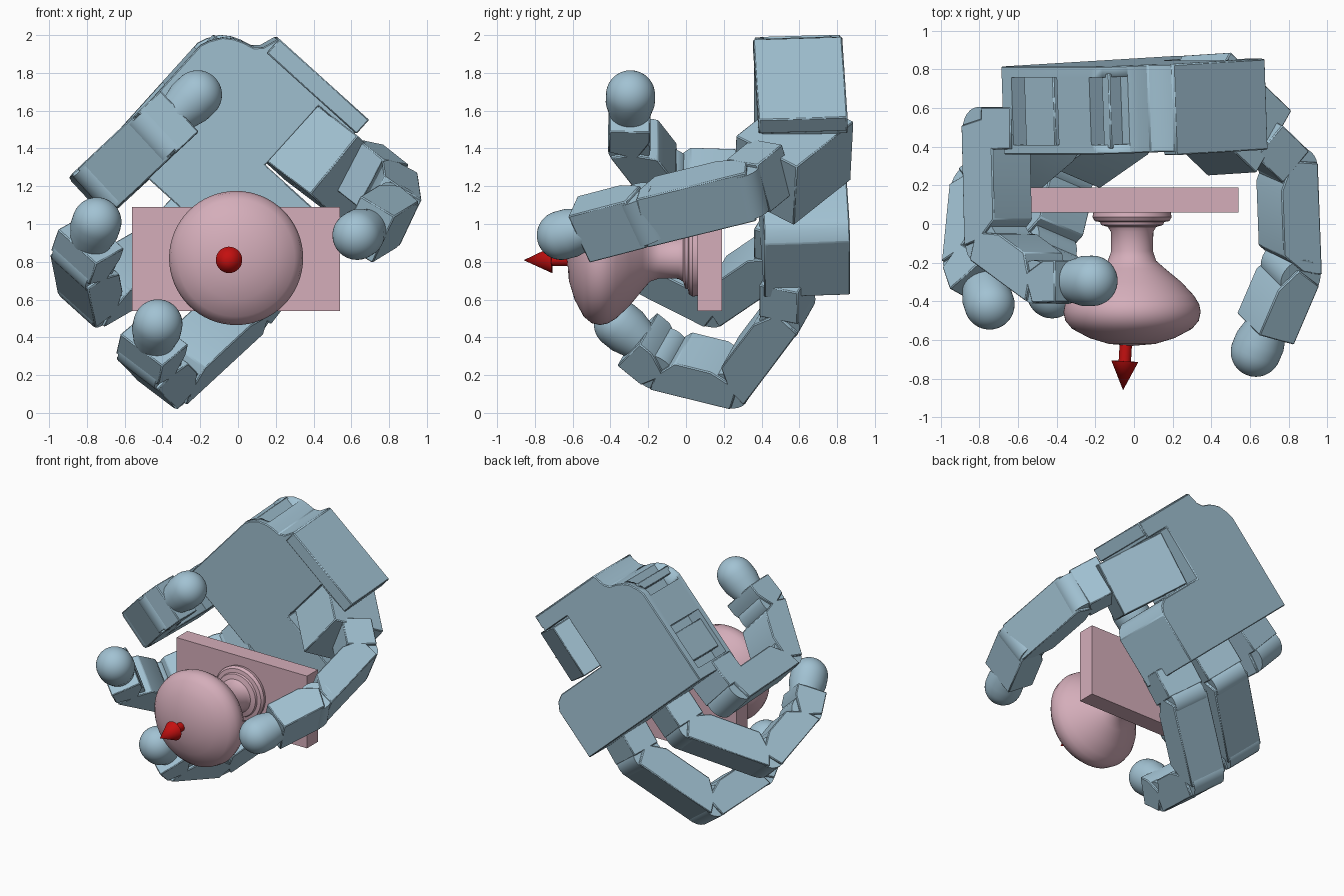
import bpy, bmesh, math
from mathutils import Vector, Matrix

if "Cube" in bpy.data.objects:
    bpy.data.objects.remove(bpy.data.objects["Cube"])


def material(name, rgb):
    m = bpy.data.materials.new(name)
    m.diffuse_color = (*rgb, 1)
    m.use_nodes = True
    m.node_tree.nodes["Principled BSDF"].inputs["Base Color"].default_value = m.diffuse_color
    return m


BLUE = material("hand_blue", (0.36, 0.54, 0.65))
PINK = material("knob_pink", (0.66, 0.42, 0.49))
RED = material("arrow_red", (0.55, 0.005, 0.005))


def finish(bm, name, mat, bevel=0):
    bmesh.ops.remove_doubles(bm, verts=bm.verts, dist=1e-5)
    bmesh.ops.recalc_face_normals(bm, faces=bm.faces)
    me = bpy.data.meshes.new(name)
    bm.to_mesh(me)
    bm.free()
    me.materials.append(mat)
    ob = bpy.data.objects.new(name, me)
    bpy.context.collection.objects.link(ob)
    if bevel:
        b = ob.modifiers.new("bevel", "BEVEL")
        b.width, b.segments, b.limit_method = bevel, 1, 'ANGLE'
    bpy.ops.object.select_all(action='DESELECT')
    ob.select_set(True)
    bpy.context.view_layer.objects.active = ob
    bpy.ops.object.shade_smooth_by_angle(angle=math.radians(30))
    return ob


def frame(a, w, d, origin):
    """Matrix with profile axes a and d, and extrusion axis w."""
    m = Matrix((a, w, d)).transposed().to_4x4()
    m.translation = origin
    return m


def prism(name, pts, w0, w1, m, mat=BLUE, bevel=0.006):
    bm = bmesh.new()
    f = bm.faces.new([bm.verts.new(m @ Vector((a, w0, b))) for a, b in pts])
    ext = bmesh.ops.extrude_face_region(bm, geom=[f])["geom"]
    shift = m.to_3x3() @ Vector((0, w1 - w0, 0))
    bmesh.ops.translate(bm, vec=shift, verts=[v for v in ext if isinstance(v, bmesh.types.BMVert)])
    return finish(bm, name, mat, bevel)


def rect(a0, a1, b0, b1):
    return [(a0, b0), (a1, b0), (a1, b1), (a0, b1)]


def lathe(name, prof, origin, d, mat=BLUE, n=48):
    """Revolve (radius, height) points about direction d."""
    q = Vector((0, 0, 1)).rotation_difference(Vector(d).normalized())
    bm = bmesh.new()
    rings = [[bm.verts.new(Vector(origin) + q @ Vector((r * math.cos(math.tau * i / n), r * math.sin(math.tau * i / n), h)))
              for i in range(n)] for r, h in prof]
    for lo, hi in zip(rings, rings[1:]):
        for i in range(n):
            bm.faces.new((lo[i], lo[i - 1], hi[i - 1], hi[i]))
    bmesh.ops.dissolve_degenerate(bm, dist=1e-6, edges=bm.edges)
    return finish(bm, name, mat)


# Mounting plate, knob and pull arrow
ID = frame(Vector((1, 0, 0)), Vector((0, 1, 0)), Vector((0, 0, 1)), Vector())
prism("plate", rect(-0.56, 0.54, 0.54, 1.09), 0.06, 0.19, ID, PINK, 0)
lathe("knob", [(0, 0), (.2, 0), (.205, .025), (.192, .045), (.165, .05), (.16, .065), (.125, .075),
               (.11, .1), (.108, .2), (.125, .25), (.17, .29), (.255, .36), (.32, .43), (.347, .475),
               (.355, .515), (.345, .56), (.31, .602), (.22, .65), (.12, .68), (0, .69)],
      (-0.01, 0.06, 0.82), (0, -1, 0), PINK, 64)
lathe("pull_arrow", [(0, 0), (.032, 0), (.032, .21), (.07, .21), (0, .36)],
      (-0.035, -0.5, 0.812), (-0.06, -1, -0.01), RED, 32)

# Hand frame: X out of the palm, Y across it, Z towards the fingers
O = Vector((-0.24, 0.515, 1.0))
Z = Vector((-0.67, 0, -0.742)).normalized()
X = Vector((-0.738, -0.045, 0.67)).cross(Z).normalized()
Y = Z.cross(X)


def hand(x, y, z):
    return O + X * x + Y * y + Z * z


# Palm with wavy wrist corner and thumb notch
palm = [(.61, -.02), (.61, -.73), (.59, -.78), (.55, -.84), (.5, -.875), (.45, -.895), (.39, -.91),
        (.355, -.945), (.327, -1.03), (-.31, -1.03), (-.31, -.91), (-.07, -.91), (-.07, -.49),
        (-.5, -.49), (-.56, -.46), (-.6, -.4), (-.6, -.02)]
PALM = frame(Y, X, Z, O)
palm_ob = prism("palm", palm, -.327, .128, PALM)
prism("wrist_block", rect(-.318, .322, -1.035, -.935), -.325, .145, PALM)
lathe("thumb_motor", [(0, 0), (.1, 0), (.1, .4), (0, .4)], hand(-.2, -.24, -.91), Z)

# Shallow openings in the long side of the palm, with a motor rib in one
for k, (z0, z1) in enumerate([(-.45, -.1), (-.88, -.7)]):
    cutter = prism(f"side_pocket_cutter_{k}", rect(.5, .75, z0, z1), -.27, .08, PALM, bevel=0)
    cutter.hide_render = True
    cutter.hide_viewport = False
    cutter.display_type = 'WIRE'
    cut = palm_ob.modifiers.new("pocket", "BOOLEAN")
    cut.object, cut.operation = cutter, 'DIFFERENCE'
    prism(f"side_motor_{k}", rect(.45, .58, z0 + .06, z1 - .06), -.29, .1, PALM)

# Thumb base block
t = math.radians(40)
tz = (X * math.sin(t) - Y * math.cos(t) - Z * 0.067).normalized()
tx = (Z - Z.dot(tz) * tz).normalized()
ty = tz.cross(tx)
if ty.dot(X) < 0:
    ty = -ty
prism("thumb_base", rect(-.4, .0, -.088, .412), -.12, .286, frame(tx, ty, tz, hand(-.2, -.213, -.506)))


def chain(name, pts, axis):
    """Finger links along the joint points, with barrels and a round tip."""
    last = len(pts) - 2
    for i, (p, q) in enumerate(zip(pts, pts[1:])):
        d = (q - p).normalized()
        w = (axis - axis.dot(d) * d).normalized()
        m = frame(w.cross(d), w, d, p)
        L = (q - p).length
        if i == 0:
            prof = rect(-.108, .108, -.06, L - .03)
        elif i == last:
            e = L - .13
            prof = [(-.108, .0), (-.108, e), (.108, e), (.108, .08), (.04, -.05)]
        else:
            prof = [(-.108, -.02), (-.108, L + .01), (.0, L - .02), (.108, L - .12), (.108, .1), (.04, -.05)]
        prism(f"{name}_link_{i}", prof, -.148, .148, m)
        if i:
            ring = [(.112 * math.cos(math.tau * k / 24), .112 * math.sin(math.tau * k / 24)) for k in range(24)]
            prism(f"{name}_joint_{i}", ring, -.13, .13, m, bevel=0)
    dome = [(.13 * math.cos(k * math.pi / 20), .13 * math.sin(k * math.pi / 20)) for k in range(11)]
    lathe(f"{name}_tip", [(0, -.2), (.095, -.2), (.13, -.06)] + dome, pts[-1], d)


# Three fingers: base offset, splay, swing, absolute link angles
for name, y, z, splay, swing, angles in [
        ("upper_finger", .4785, -.017, 5, 3, (92, 151.6, 181)),
        ("middle_finger", 0, .008, 0, 25, (40, 105.9, 131.8)),
        ("lower_finger", -.4785, -.017, -5, 21.4, (29, 93, 126))]:
    s, g = math.radians(splay), math.radians(swing)
    fz = Z * math.cos(s) + Y * math.sin(s)
    fy = Y * math.cos(s) - Z * math.sin(s)
    out = X * math.cos(g) + fy * math.sin(g)
    pts = [hand(0, y, z)]
    for L, a in zip((.18, .594, .422, .294), (0,) + angles):
        a = math.radians(a)
        pts.append(pts[-1] + (fz * math.cos(a) + out * math.sin(a)) * L)
    chain(name, pts, fz.cross(out))

# Thumb
chain("thumb", [Vector(p) for p in ((.67, .426, 1.28), (.79, .31, 1.185), (.81, -.24, 1.05), (.63, -.66, .94))],
      Vector((-.455, .224, -.862)))
